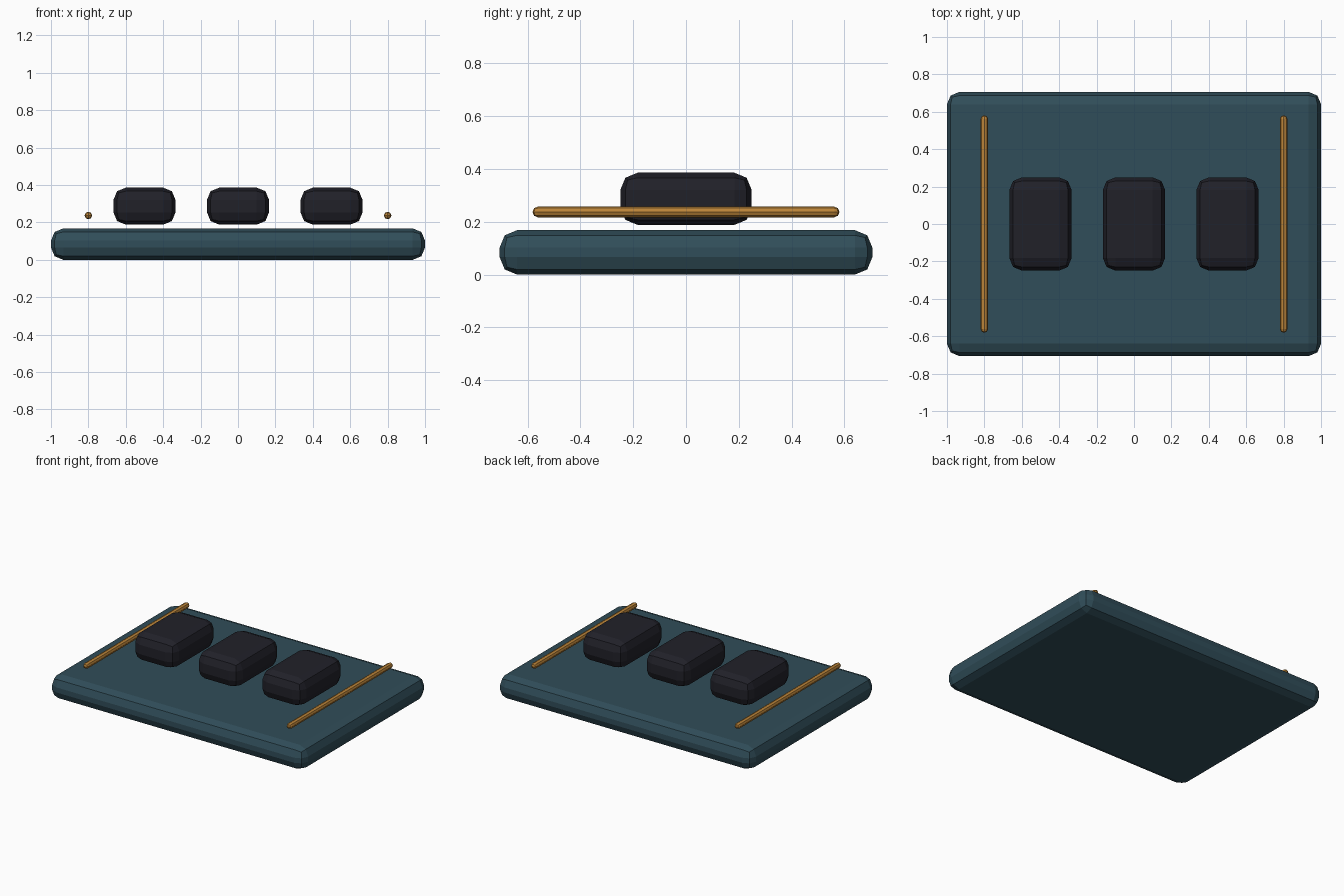
import bpy

if "Cube" in bpy.data.objects:
    bpy.data.objects.remove(bpy.data.objects["Cube"])


def material(name, rgb):
    m = bpy.data.materials.new(name)
    m.diffuse_color = (*rgb, 1)
    m.use_nodes = True
    m.node_tree.nodes["Principled BSDF"].inputs["Base Color"].default_value = m.diffuse_color
    return m


teal = material("dark teal", (0.03, 0.075, 0.1))
black = material("near black", (0.015, 0.015, 0.022))
brass = material("brass", (0.5, 0.23, 0.04))


def rounded_box(name, size, centre, bevel, mat):
    """Box with two-step rounded edges and flat faces."""
    bpy.ops.mesh.primitive_cube_add(size=1, location=centre)
    ob = bpy.context.object
    ob.name = name
    ob.scale = size
    bpy.ops.object.transform_apply(location=False, rotation=False, scale=True)
    mod = ob.modifiers.new("rounded edges", 'BEVEL')
    mod.width = bevel
    mod.segments = 2
    mod.limit_method = 'NONE'
    ob.data.materials.append(mat)
    return ob


# Base slab
rounded_box("base_slab", (2.0, 1.412, 0.168), (0, 0, 0.084), 0.066, teal)

# Row of three raised blocks
for i, x in enumerate((-0.5, 0, 0.5)):
    rounded_box(f"block_{i + 1}", (0.332, 0.498, 0.198), (x, 0, 0.287), 0.066, black)

# Slim rails along both sides
for side, x in (("left", -0.8), ("right", 0.8)):
    rounded_box(f"{side}_rail", (0.04, 1.163, 0.04), (x, 0, 0.237), 0.0198, brass)
